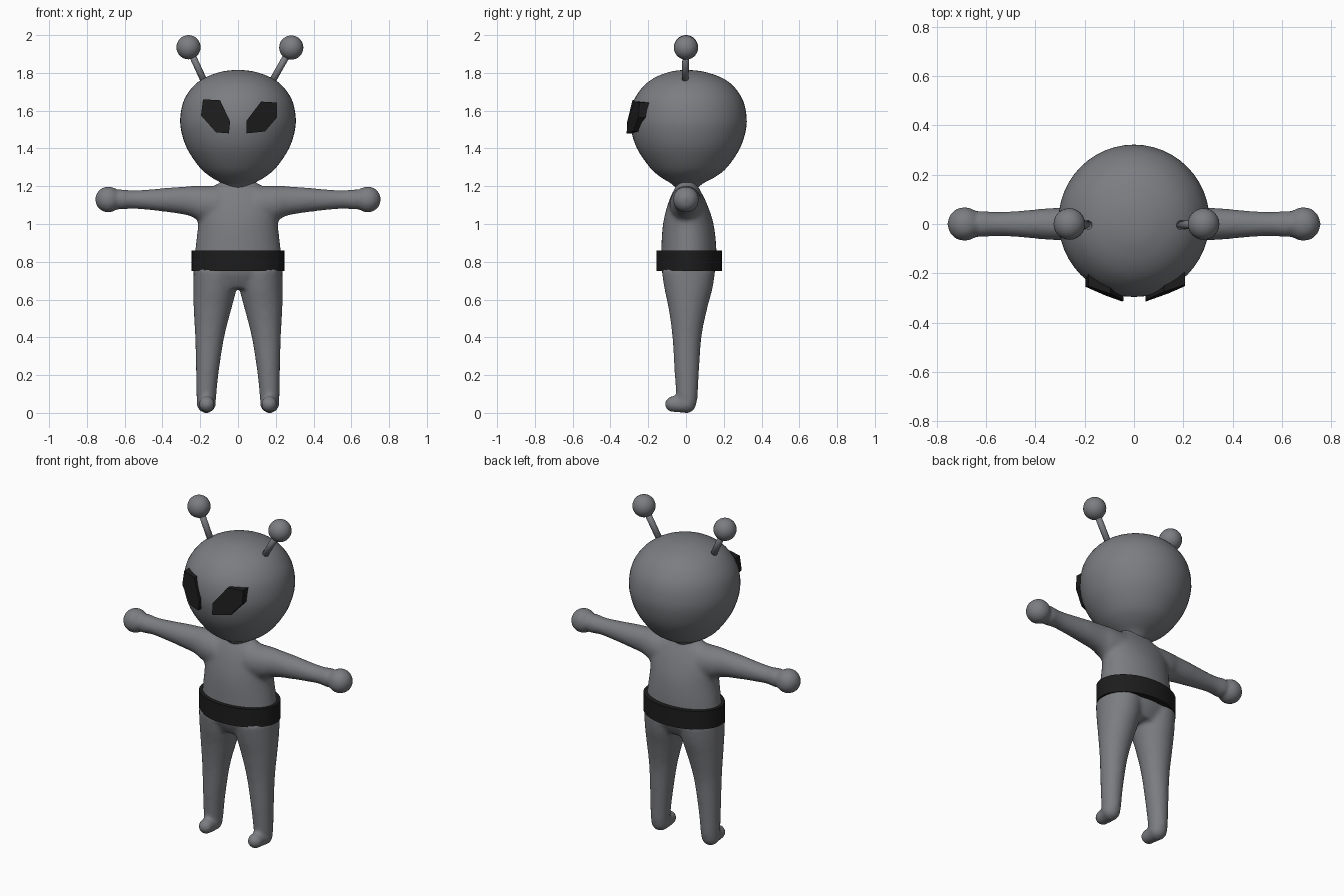
import bpy, bmesh, math
from mathutils import Vector

if "Cube" in bpy.data.objects:
    bpy.data.objects.remove(bpy.data.objects["Cube"])


def material(name, rgb):
    m = bpy.data.materials.new(name)
    m.diffuse_color = (*rgb, 1)
    m.use_nodes = True
    m.node_tree.nodes["Principled BSDF"].inputs["Base Color"].default_value = m.diffuse_color
    return m


GREY = material("grey skin", (0.2, 0.205, 0.22))
BLACK = material("black", (0.012, 0.012, 0.012))


def finish(bm, name, mat, smooth=True):
    bmesh.ops.recalc_face_normals(bm, faces=bm.faces)
    me = bpy.data.meshes.new(name)
    bm.to_mesh(me)
    bm.free()
    me.materials.append(mat)
    for p in me.polygons:
        p.use_smooth = smooth
    ob = bpy.data.objects.new(name, me)
    bpy.context.collection.objects.link(ob)
    return ob


def spline(rows, steps):
    """Catmull-Rom interpolation of tuples."""
    out = []
    for i in range(len(rows) - 1):
        p = [rows[max(0, min(len(rows) - 1, i + k))] for k in (-1, 0, 1, 2)]
        for s in range(steps):
            t = s / steps
            out.append([0.5 * (2 * b + (c - a) * t + (2 * a - 5 * b + 4 * c - d) * t * t
                               + (3 * b - a - 3 * c + d) * t ** 3) for a, b, c, d in zip(*p)])
    return out + [list(rows[-1])]


def loft(bm, rows, axis="z", n=32, steps=4):
    """Rows are (position, centre u, centre v, radius u, radius v)."""
    rings = []
    for t, cu, cv, ru, rv in spline(rows, steps):
        ring = []
        for k in range(n):
            a = 2 * math.pi * k / n
            u, v = cu + max(ru, .002) * math.cos(a), cv + max(rv, .002) * math.sin(a)
            ring.append(bm.verts.new((u, v, t) if axis == "z" else (t, u, v)))
        rings.append(ring)
    for a, b in zip(rings, rings[1:]):
        for k in range(n):
            bm.faces.new((a[k], a[(k + 1) % n], b[(k + 1) % n], b[k]))
    bm.faces.new(rings[0])
    bm.faces.new(rings[-1])


def ball(bm, c, r, scale=(1, 1, 1)):
    vs = bmesh.ops.create_uvsphere(bm, u_segments=24, v_segments=16, radius=r)["verts"]
    for v in vs:
        v.co = Vector(c) + Vector(a * b for a, b in zip(v.co, scale))


# Body: torso, arms, legs and feet blended into one skin
bm = bmesh.new()
loft(bm, [(.66, 0, .012, .16, .10), (.75, 0, .013, .235, .143), (.87, 0, .015, .226, .146),
          (1.0, 0, .012, .212, .134), (1.1, 0, .008, .22, .106), (1.17, 0, .005, .2, .075),
          (1.2, 0, .005, .13, .058), (1.24, 0, .005, .07, .05)])
for s in (-1, 1):
    loft(bm, [(s * x, 0, z, ry, rz) for x, z, ry, rz in
              [(.1, 1.1, .09, .1), (.2, 1.11, .082, .093), (.26, 1.122, .07, .078),
               (.36, 1.127, .063, .066), (.5, 1.129, .051, .052), (.57, 1.13, .049, .049),
               (.62, 1.13, .056, .056)]], "x")
    ball(bm, (s * .687, 0, 1.13), .07)
    loft(bm, [(z, s * x, y, rx, ry) for z, x, y, rx, ry in
              [(.02, .168, .008, .03, .035), (.06, .168, .006, .05, .053),
               (.2, .163, .004, .059, .064), (.4, .15, .005, .077, .077),
               (.55, .135, .01, .1, .102), (.66, .122, .013, .115, .128),
               (.76, .118, .013, .117, .143)]])
    ball(bm, (s * .168, .003, .05), .052)
    ball(bm, (s * .165, -.035, .044), .044, (1, 1.1, 1))
    ball(bm, (s * .165, -.07, .046), .043)
body = finish(bm, "body", GREY)
rm = body.modifiers.new("blend", "REMESH")
rm.mode = "VOXEL"
rm.voxel_size = .012
rm.use_smooth_shade = True
sm = body.modifiers.new("soften", "SMOOTH")
sm.factor = .5
sm.iterations = 8

# Head
bm = bmesh.new()
cy = .013
loft(bm, [(z, 0, cy * min(1, r / .2), r, r * 1.008) for z, r in
          [(1.185, .05), (1.215, .085), (1.25, .145), (1.3, .203), (1.4, .27), (1.5, .302),
           (1.58, .304), (1.66, .284), (1.73, .236), (1.775, .175), (1.803, .1),
           (1.813, .045), (1.815, .002)]], n=48)
finish(bm, "head", GREY)

# Eyes: thick slanted plates set into the face
EYES = {"left_eye": [(-.185, 1.66), (-.095, 1.655), (-.042, 1.543), (-.048, 1.48),
                     (-.116, 1.485), (-.196, 1.575)],
        "right_eye": [(.206, 1.643), (.122, 1.648), (.046, 1.548), (.046, 1.48),
                      (.143, 1.49), (.206, 1.564)]}
for name, outline in EYES.items():
    bm = bmesh.new()
    front, back = [], []
    for x, z in outline:
        y = -.315 + .35 * (abs(x) - .045) + .08 * (z - 1.48)
        front.append(bm.verts.new((x, y, z)))
        back.append(bm.verts.new((x, y + .05, z)))
    bm.faces.new(front)
    bm.faces.new(back[::-1])
    for k in range(6):
        j = (k + 1) % 6
        bm.faces.new((front[k], back[k], back[j], front[j]))
    finish(bm, name, BLACK, False)

# Antennae
for name, base, tip in (("left_antenna", (-.172, -.005, 1.74), (-.262, 0, 1.936)),
                        ("right_antenna", (.172, -.005, 1.74), (.282, 0, 1.934))):
    bm = bmesh.new()
    a, b = Vector(base), Vector(tip)
    vs = bmesh.ops.create_cone(bm, cap_ends=True, segments=16, radius1=.018, radius2=.018,
                               depth=(b - a).length)["verts"]
    q = (b - a).to_track_quat("Z", "Y")
    for v in vs:
        v.co = q @ v.co + (a + b) / 2
    ball(bm, tip, .064)
    finish(bm, name, GREY)

# Belt: hollow elliptical band
bm = bmesh.new()
N = 48
loops = []
for rx, ry, z in ((.245, .173, .75), (.245, .173, .86), (.215, .138, .86), (.215, .138, .75)):
    loops.append([bm.verts.new((rx * math.cos(2 * math.pi * k / N),
                                .017 + ry * math.sin(2 * math.pi * k / N), z)) for k in range(N)])
for i in range(4):
    a, b = loops[i], loops[(i + 1) % 4]
    for k in range(N):
        bm.faces.new((a[k], a[(k + 1) % N], b[(k + 1) % N], b[k]))
belt = finish(bm, "belt", BLACK)
bpy.context.view_layer.objects.active = belt
belt.select_set(True)
bpy.ops.object.shade_smooth_by_angle(angle=math.radians(40))
